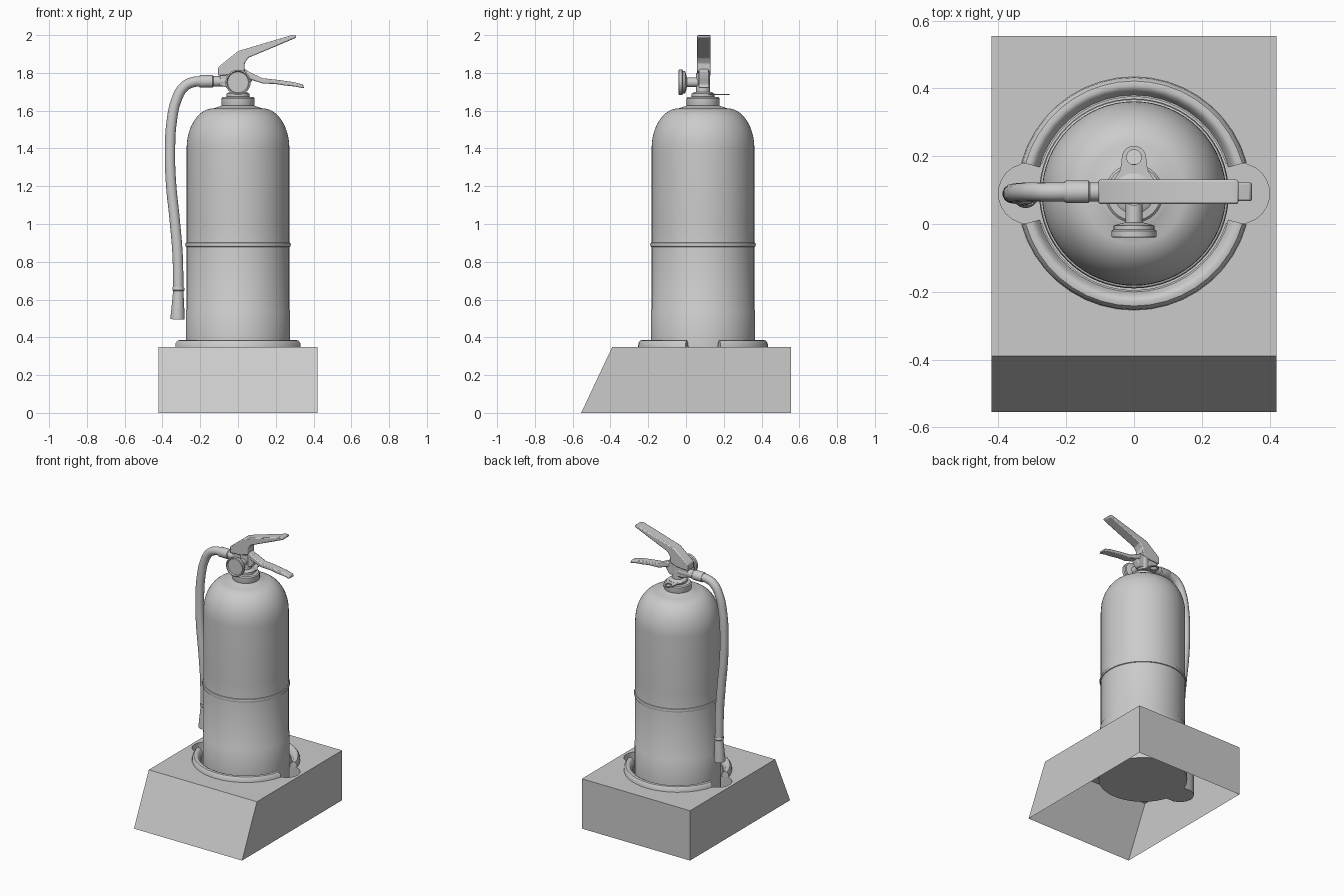
import bpy, bmesh, math
from mathutils import Matrix, Vector

if "Cube" in bpy.data.objects:
    bpy.data.objects.remove(bpy.data.objects["Cube"])

CY = 0.09  # extinguisher axis offset in y


def make(name, bm, smooth=True, angle=35, bevel=0):
    me = bpy.data.meshes.new(name)
    bm.to_mesh(me)
    bm.free()
    ob = bpy.data.objects.new(name, me)
    bpy.context.collection.objects.link(ob)
    if bevel:
        m = ob.modifiers.new("bevel", 'BEVEL')
        m.width, m.segments = bevel, 2
    if smooth:
        bpy.ops.object.select_all(action='DESELECT')
        ob.select_set(True)
        bpy.context.view_layer.objects.active = ob
        bpy.ops.object.shade_smooth_by_angle(angle=math.radians(angle))
    return ob


def lathe(name, prof, segs=48, matrix=Matrix.Translation((0, CY, 0))):
    """Full revolution of an (r, z) profile."""
    bm = bmesh.new()
    vs = [bm.verts.new((r, 0, z)) for r, z in prof]
    es = [bm.edges.new(p) for p in zip(vs, vs[1:])]
    bmesh.ops.spin(bm, geom=vs + es, axis=(0, 0, 1), cent=(0, 0, 0),
                   angle=math.tau, steps=segs, use_duplicate=False)
    bmesh.ops.remove_doubles(bm, verts=bm.verts, dist=1e-5)
    bmesh.ops.recalc_face_normals(bm, faces=bm.faces)
    bm.transform(matrix)
    return make(name, bm)


def plate(name, pts, y, width, bevel=0.006):
    """Extrude an (x, z) outline symmetrically about y."""
    bm = bmesh.new()
    f = bm.faces.new([bm.verts.new((x, y - width / 2, z)) for x, z in pts])
    r = bmesh.ops.extrude_face_region(bm, geom=[f])
    bmesh.ops.translate(bm, vec=(0, width, 0),
                        verts=[v for v in r['geom'] if isinstance(v, bmesh.types.BMVert)])
    bmesh.ops.recalc_face_normals(bm, faces=bm.faces)
    return make(name, bm, angle=30, bevel=bevel)


# Stand: open-bottomed shell with a sunken well and two finger lobes
def well_radius(a, r=0.285, d=0.31, lr=0.09):
    k = lr * lr - (d * math.sin(a)) ** 2
    return max(r, d * abs(math.cos(a)) + math.sqrt(k)) if k > 0 else r


bm = bmesh.new()
top = [bm.verts.new(p) for p in ((-.42, -.39, .35), (.42, -.39, .35), (.42, .555, .35), (-.42, .555, .35))]
bot = [bm.verts.new(p) for p in ((-.42, -.555, 0), (.42, -.555, 0), (.42, .555, 0), (-.42, .555, 0))]
N = 120
rim, floor = [], []
for i in range(N):
    a = math.tau * i / N
    r = well_radius(a)
    x, y = r * math.cos(a), CY + r * math.sin(a)
    rim.append(bm.verts.new((x, y, 0.35)))
    floor.append(bm.verts.new((x, y, 0.16)))
edges = [bm.edges.new((l[i], l[(i + 1) % len(l)])) for l in (top, rim) for i in range(len(l))]
bmesh.ops.triangle_fill(bm, use_beauty=True, edges=edges, normal=(0, 0, 1))
for i in range(4):
    j = (i + 1) % 4
    bm.faces.new((bot[i], bot[j], top[j], top[i]))
for i in range(N):
    j = (i + 1) % N
    bm.faces.new((rim[i], rim[j], floor[j], floor[i]))
bm.faces.new(floor)
bmesh.ops.recalc_face_normals(bm, faces=bm.faces)
if sum(f.normal.z * f.calc_area() for f in bm.faces) < 0:
    bmesh.ops.reverse_faces(bm, faces=bm.faces)
make("stand", bm, angle=25)

# Raised rim: two moulded arcs either side of the lobes
rim_prof = [(.345, .345), (.342, .37), (.332, .383), (.318, .386), (.306, .38), (.298, .365), (.288, .345)]
gap = math.radians(15.5)
for name, start in (("back_rim", gap), ("front_rim", math.pi + gap)):
    bm = bmesh.new()
    face = bm.faces.new([bm.verts.new((r * math.cos(start), r * math.sin(start), z)) for r, z in rim_prof])
    bmesh.ops.duplicate(bm, geom=[face])  # keeps the start cap
    bmesh.ops.spin(bm, geom=[face], axis=(0, 0, 1), cent=(0, 0, 0),
                   angle=math.pi - 2 * gap, steps=18, use_duplicate=False)
    bmesh.ops.remove_doubles(bm, verts=bm.verts, dist=1e-5)
    bmesh.ops.recalc_face_normals(bm, faces=bm.faces)
    bm.transform(Matrix.Translation((0, CY, 0)))
    make(name, bm, angle=40)

# Tank with lower sleeve and domed shoulder
dome = [(.13 + .142 * math.cos(t), 1.40 + .212 * math.sin(t))
        for t in (math.pi / 2 * i / 12 for i in range(13))]
lathe("tank", [(0, .17), (.25, .17), (.268, .18), (.276, .2), (.276, .54), (.272, .547), (.272, 1.0)]
      + dome + [(.10, 1.622), (.085, 1.627), (0, 1.627)], 64)
lathe("tank_band", [(.27, .877), (.277, .88), (.28, .89), (.277, .9), (.27, .903)], 64)

# Neck collar and valve stem
lathe("neck_collar", [(.08, 1.61), (.087, 1.63), (.087, 1.665), (.08, 1.672), (.06, 1.674), (.06, 1.69),
                      (.05, 1.697), (.036, 1.70), (.036, 1.80), (0, 1.80)], 32)

# Pressure gauge facing forward
lathe("gauge", [(0, .032), (.055, .032), (.06, .04), (.067, .038), (.067, .02), (.06, .016), (.06, .005),
                (.045, 0), (.025, -.005), (.025, -.09), (0, -.09)], 32,
      Matrix.Translation((0, 0, 1.75)) @ Matrix.Rotation(math.pi / 2, 4, 'X'))

# Valve block, carry handle and squeeze lever
plate("valve_block", [(-.10, 1.735), (-.05, 1.72), (.05, 1.72), (.075, 1.76), (.06, 1.805),
                      (.02, 1.83), (-.09, 1.83)], 0.095, 0.05)
plate("top_lever", [(-.105, 1.785), (-.105, 1.83), (0, 1.915), (.15, 1.96), (.285, 2.0), (.31, 1.998),
                    (.305, 1.985), (.17, 1.928), (.055, 1.88), (.035, 1.85), (.035, 1.81), (-.02, 1.79)],
      0.095, 0.072)
plate("lower_handle", [(.04, 1.81), (.07, 1.80), (.13, 1.772), (.22, 1.762), (.30, 1.75), (.345, 1.738),
                       (.35, 1.718), (.30, 1.728), (.25, 1.733), (.20, 1.741), (.13, 1.744), (.05, 1.77)],
      0.095, 0.055)

# Pin lug behind the neck: tapering flat plate with an eye
bm = bmesh.new()
outer = [(-.06, .10), (.06, .10), (.06, .13), (.04, .16)]
outer += [(.036 * math.cos(a), .195 + .036 * math.sin(a)) for a in (math.pi * i / 12 for i in range(13))]
outer += [(-.04, .16), (-.06, .13)]
eye = [(.022 * math.cos(a), .197 + .022 * math.sin(a)) for a in (math.tau * i / 20 for i in range(20))]
edges = []
for loop in (outer, eye):
    vs = [bm.verts.new((x, y, 1.682)) for x, y in loop]
    edges += [bm.edges.new((vs[i], vs[(i + 1) % len(vs)])) for i in range(len(vs))]
bmesh.ops.triangle_fill(bm, use_beauty=True, edges=edges, normal=(0, 0, 1))
r = bmesh.ops.extrude_face_region(bm, geom=bm.faces[:])
bmesh.ops.translate(bm, vec=(0, 0, .007), verts=[v for v in r['geom'] if isinstance(v, bmesh.types.BMVert)])
bmesh.ops.recalc_face_normals(bm, faces=bm.faces)
make("pin_lug", bm)

# Hose, hanging down the left side
path = [(-.19, .095, 1.755), (-.235, .095, 1.752), (-.285, .095, 1.727), (-.325, .094, 1.66),
        (-.35, .092, 1.55), (-.36, .09, 1.40), (-.355, .088, 1.22), (-.335, .086, 1.02),
        (-.32, .084, .84), (-.316, .084, .66)]
cu = bpy.data.curves.new("hose", 'CURVE')
cu.dimensions, cu.bevel_depth, cu.bevel_resolution = '3D', 0.028, 5
cu.use_fill_caps, cu.resolution_u = True, 6
sp = cu.splines.new('BEZIER')
sp.bezier_points.add(len(path) - 1)
for bp, p in zip(sp.bezier_points, path):
    bp.co = p
    bp.handle_left_type = bp.handle_right_type = 'AUTO'
hose = bpy.data.objects.new("hose", cu)
bpy.context.collection.objects.link(hose)

# Hose fitting and discharge nozzle
lathe("hose_fitting", [(0, -.03), (.028, -.03), (.028, .1), (.033, .105), (.033, .17), (.03, .175), (0, .175)], 24,
      Matrix.Translation((-.03, .095, 1.755)) @ Matrix.Rotation(-math.pi / 2, 4, 'Y'))
lathe("nozzle", [(0, .17), (.03, .17), (.032, .165), (.032, .155), (.028, .15), (.03, .11), (.037, .02),
                 (.037, 0), (.028, 0), (.024, .03), (0, .03)], 24,
      Matrix.Translation((-.32, .084, .495)) @ Matrix.Rotation(math.radians(1.5), 4, 'Y'))
